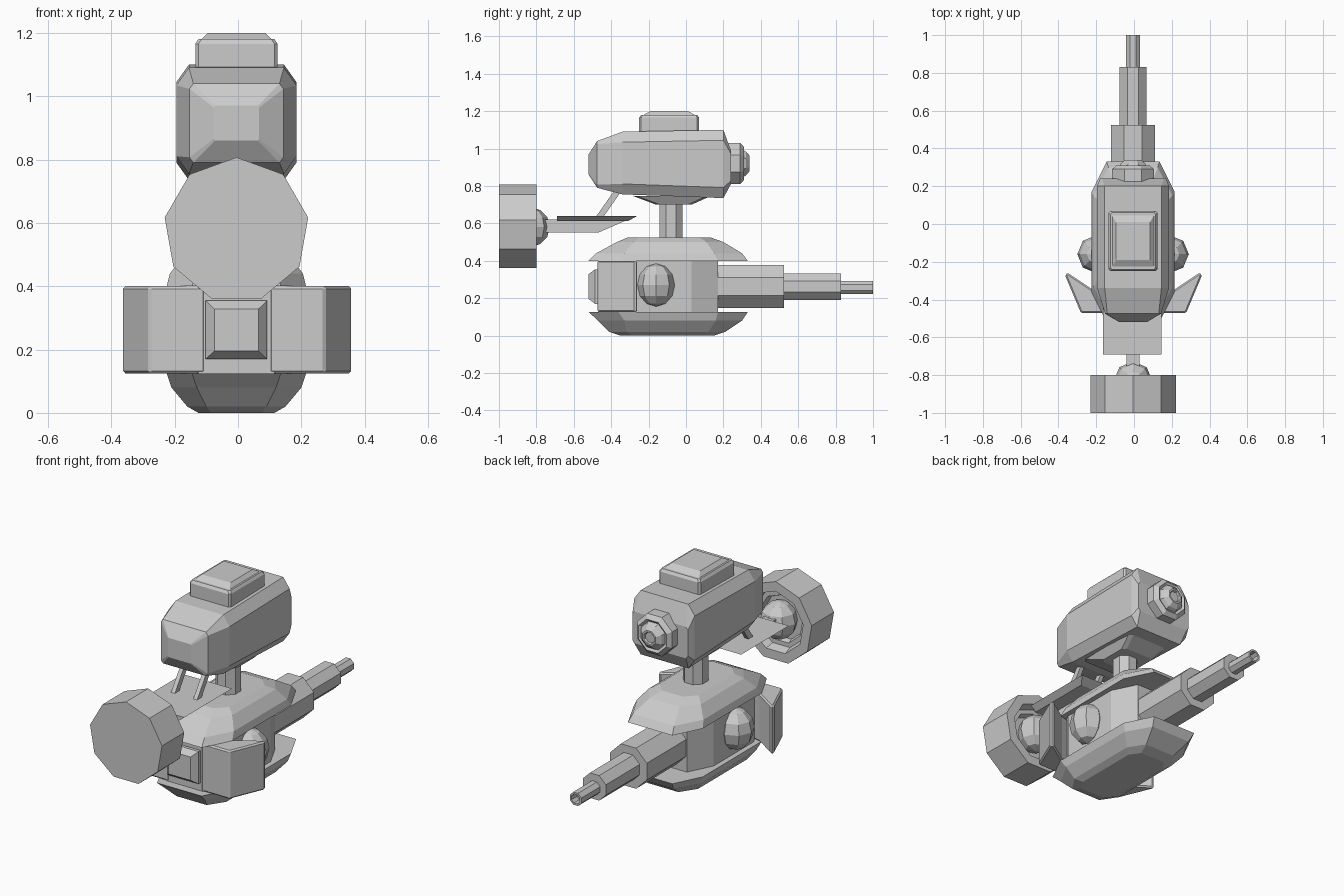
import bpy, bmesh
from math import pi, sin, cos
from mathutils import Vector

if "Cube" in bpy.data.objects:
    bpy.data.objects.remove(bpy.data.objects["Cube"])

grey = bpy.data.materials.new("plain grey")
grey.use_nodes = True
colour = (0.6, 0.6, 0.6, 1)
grey.diffuse_color = colour
grey.node_tree.nodes["Principled BSDF"].inputs["Base Color"].default_value = colour

CX = -0.005  # centre line of the model


def finish(name, bm, bevel=0):
    bmesh.ops.recalc_face_normals(bm, faces=bm.faces)
    mesh = bpy.data.meshes.new(name)
    bm.to_mesh(mesh)
    bm.free()
    mesh.materials.append(grey)
    ob = bpy.data.objects.new(name, mesh)
    bpy.context.collection.objects.link(ob)
    if bevel:
        mod = ob.modifiers.new("Bevel", "BEVEL")
        mod.width, mod.segments = bevel, 1
    return ob


def loft(name, rings, bevel=0):
    """Skin matching closed rings of points and cap both ends."""
    bm = bmesh.new()
    loops = [[bm.verts.new(p) for p in ring] for ring in rings]
    n = len(loops[0])
    for a, b in zip(loops, loops[1:]):
        for i in range(n):
            j = (i + 1) % n
            bm.faces.new((a[i], a[j], b[j], b[i]))
    bm.faces.new(loops[0])
    bm.faces.new(loops[-1])
    return finish(name, bm, bevel)


def turned(name, profile, sides, z, turn=0.0):
    """Faceted lathe along y; profile holds (y, radius)."""
    angles = [turn + 2 * pi * i / sides for i in range(sides)]
    return loft(name, [[(CX + r * sin(a), y, z + r * cos(a)) for a in angles]
                       for y, r in profile])


def outline(hx, front, back, cx, cy):
    """Rectangle with cut corners, in plan."""
    return [(hx, front + cy), (hx, back - cy), (hx - cx, back), (cx - hx, back),
            (-hx, back - cy), (-hx, front + cy), (cx - hx, front), (hx - cx, front)]


def plan_loft(name, levels):
    """Stack cut-corner plans; each level is z, hx, front, back, cx, cy."""
    return loft(name, [[(CX + x, y, lv[0]) for x, y in outline(*lv[1:])] for lv in levels])


def ball(name, centre, size, segments=8, rings=6):
    bm = bmesh.new()
    bmesh.ops.create_uvsphere(bm, u_segments=segments, v_segments=rings, radius=1)
    bmesh.ops.scale(bm, vec=size, verts=bm.verts)
    bmesh.ops.translate(bm, vec=centre, verts=bm.verts)
    return finish(name, bm)


# Head: cut-corner sections along y (y, half width, low, high, corner)
sections = [(-0.52, 0.072, 0.86, 0.97, 0.004), (-0.475, 0.148, 0.79, 1.04, 0.012),
            (-0.34, 0.19, 0.755, 1.09, 0.04), (0.20, 0.19, 0.735, 1.10, 0.04),
            (0.24, 0.175, 0.81, 0.99, 0.012)]
loft("head", [[(CX + x, y, z) for x, z in outline(hw, lo, hi, c, c * 1.4)]
              for y, hw, lo, hi, c in sections])

# Hatch on the head
plan_loft("head_hatch", [(1.08, 0.13, -0.25, 0.07, 0.01, 0.01),
                         (1.165, 0.13, -0.25, 0.07, 0.01, 0.01),
                         (1.18, 0.12, -0.24, 0.06, 0.01, 0.01)])
plan_loft("hatch_lid", [(1.175, 0.115, -0.235, 0.055, 0.002, 0.002),
                        (1.20, 0.09, -0.19, 0.01, 0.002, 0.002)])

# Eye lens on the back of the head
turned("eye_lens", [(0.22, 0.12), (0.29, 0.12), (0.31, 0.095), (0.30, 0.08),
                    (0.32, 0.07), (0.34, 0.045), (0.34, 0.035), (0.33, 0.03)],
       8, 0.92, pi / 8)

# Neck and its collar
plan_loft("neck_collar", [(0.70, 0.10, -0.16, 0.03, 0.02, 0.02),
                          (0.745, 0.13, -0.28, 0.13, 0.02, 0.02)])
plan_loft("neck", [(z, 0.062, -0.142, -0.018, 0.036, 0.036) for z in (0.50, 0.73)])

# Body: upper shell, core, lower shell
plan_loft("upper_shell", [(0.40, 0.22, -0.52, 0.33, 0.08, 0.16),
                          (0.44, 0.21, -0.48, 0.30, 0.08, 0.15),
                          (0.50, 0.165, -0.37, 0.20, 0.07, 0.09),
                          (0.525, 0.125, -0.31, 0.13, 0.06, 0.06)])
plan_loft("lower_shell", [(0.0, 0.12, -0.35, 0.15, 0.04, 0.06),
                          (0.02, 0.155, -0.41, 0.21, 0.06, 0.09),
                          (0.08, 0.205, -0.47, 0.30, 0.08, 0.14),
                          (0.125, 0.22, -0.52, 0.33, 0.08, 0.16)])
plan_loft("body_core", [(z, 0.19, -0.47, 0.17, 0.07, 0.14) for z in (0.11, 0.41)])

# Front box with a sloped face
loft("front_box", [[(CX + sx * hx, y, 0.262 + sz * hx * 0.95) for sx, sz in
                    ((-1, -1), (1, -1), (1, 1), (-1, 1))]
                   for y, hx in ((-0.45, 0.097), (-0.487, 0.097), (-0.52, 0.07))])

# Side balls and front side guards, mirrored
for side, sx in (("left", 1), ("right", -1)):
    ball(side + "_ball", (CX + sx * 0.195, -0.16, 0.27), (0.1, 0.1, 0.115))
    plan = [(0.10, -0.472), (0.278, -0.472), (0.363, -0.27), (0.35, -0.258),
            (0.22, -0.345), (0.10, -0.38)]
    loft(side + "_guard", [[(CX * 0.5 + sx * x, y, z) for x, y in plan]
                           for z in (0.125, 0.40)], 0.008)

# Stepped barrel with a hollow muzzle
for name, start, end, r in (("barrel_base", 0.05, 0.525, 0.125),
                            ("barrel_middle", 0.5, 0.83, 0.077)):
    turned(name, [(start, r), (end, r)], 8, 0.262, pi / 8)
turned("barrel_tip", [(0.8, 0.039), (1.0, 0.039), (1.0, 0.028), (0.95, 0.028)],
       8, 0.257, pi / 8)

# Front drum, hollow at the back, with a ball in it
turned("drum", [(-1.0, 0.23), (-0.8, 0.23), (-0.8, 0.175), (-0.85, 0.16),
                (-0.85, 0.135), (-0.88, 0.125)], 9, 0.577)
ball("drum_ball", (CX, -0.83, 0.58), (0.102, 0.102, 0.105))

# Shelf with sloped edges, arm under it and struts up to the head
loft("shelf", [[(CX - 0.005 + x, y, z) for x, y in
                ((-hx, -0.69), (hx, -0.69), (hx, back), (-hx, back))]
               for z, hx, back in ((0.612, 0.12, -0.31), (0.64, 0.155, -0.26))])
arm = [(-0.78, 0.55), (-0.47, 0.55), (-0.31, 0.62), (-0.78, 0.62)]
loft("shelf_arm", [[(CX + x, y, z) for y, z in arm] for x in (-0.035, 0.035)])
for side, sx in (("left", 1), ("right", -1)):
    x = CX + sx * 0.07
    loft(side + "_strut", [[(x + dx, y + dy, z) for dx, dy in
                            ((-0.012, -0.02), (0.012, -0.02), (0.012, 0.02), (-0.012, 0.02))]
                           for y, z in ((-0.465, 0.63), (-0.36, 0.78))])
